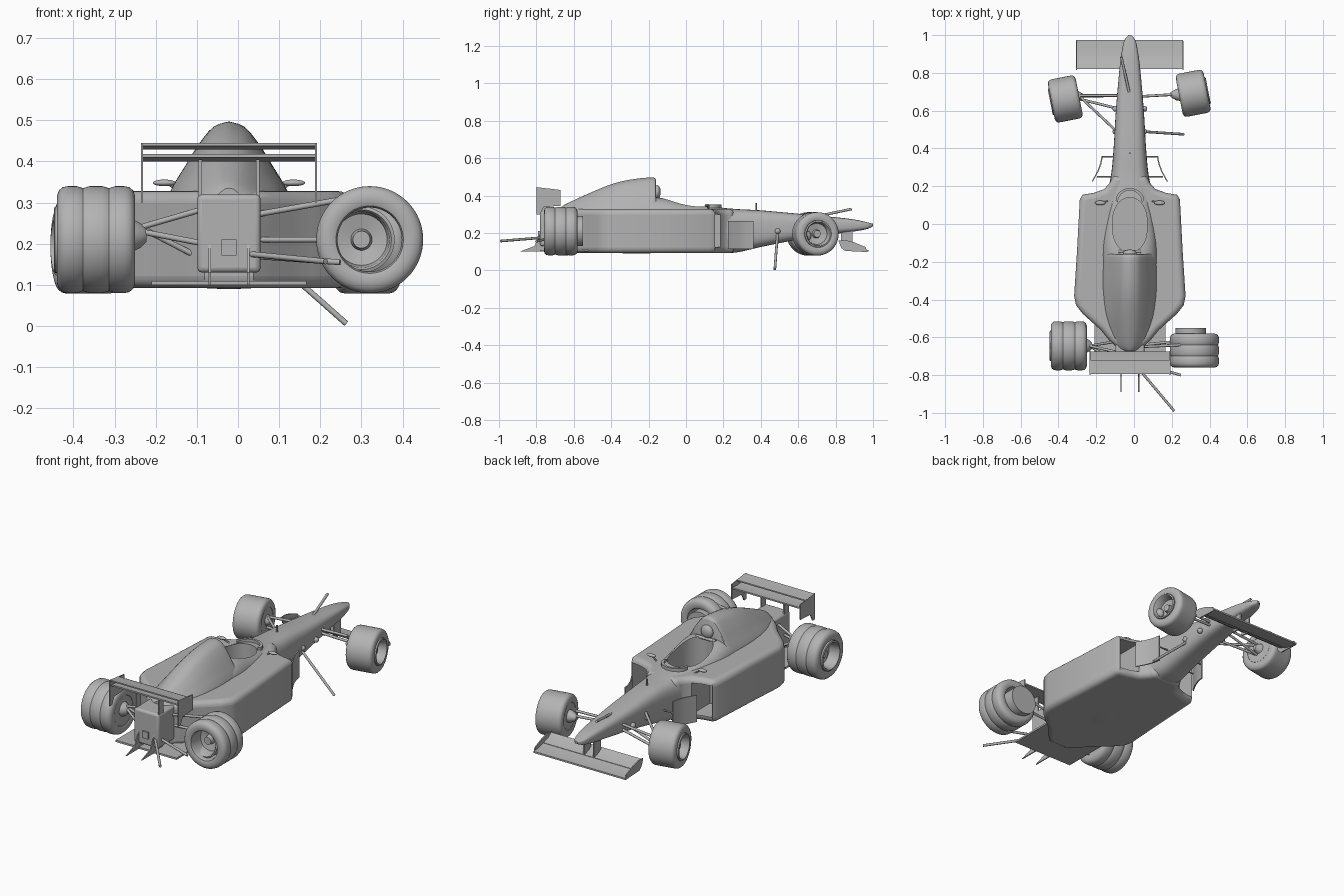
import bpy, bmesh, math
from math import sin, cos, pi
from mathutils import Vector, Matrix

if "Cube" in bpy.data.objects:
    bpy.data.objects.remove(bpy.data.objects["Cube"])

MID = -0.022  # the car's centre line
grey = bpy.data.materials.new("plain_grey")
grey.use_nodes = True
grey.diffuse_color = (0.45, 0.45, 0.45, 1)
grey.node_tree.nodes["Principled BSDF"].inputs["Base Color"].default_value = grey.diffuse_color


def finish(name, bm, matrix=Matrix(), angle=35):
    bmesh.ops.recalc_face_normals(bm, faces=bm.faces)
    bm.transform(Matrix.Translation((MID, 0, 0)) @ matrix)
    mesh = bpy.data.meshes.new(name)
    bm.to_mesh(mesh)
    bm.free()
    mesh.materials.append(grey)
    ob = bpy.data.objects.new(name, mesh)
    bpy.context.collection.objects.link(ob)
    bpy.ops.object.select_all(action='DESELECT')
    ob.select_set(True)
    bpy.context.view_layer.objects.active = ob
    bpy.ops.object.shade_smooth_by_angle(angle=math.radians(angle))
    return ob


def loft(name, rings, matrix=Matrix(), loop=False, angle=35):
    bm = bmesh.new()
    rows = [[bm.verts.new(p) for p in ring] for ring in rings]
    n = len(rows[0])
    for a, b in list(zip(rows, rows[1:])) + ([(rows[-1], rows[0])] if loop else []):
        for i in range(n):
            bm.faces.new((a[i], a[(i + 1) % n], b[(i + 1) % n], b[i]))
    if not loop:
        bm.faces.new(rows[0])
        bm.faces.new(rows[-1])
    return finish(name, bm, matrix, angle)


def lathe(name, profile, matrix, loop=False, n=48):
    rings = [[(a, r * cos(2 * pi * i / n), r * sin(2 * pi * i / n)) for i in range(n)] for a, r in profile]
    return loft(name, rings, matrix, loop)


def rod(name, a, b, r=0.006):
    a, b = Vector(a), Vector(b)
    turn = (b - a).to_track_quat('X', 'Z').to_matrix().to_4x4()
    return lathe(name, [(0, r), ((b - a).length, r)], Matrix.Translation(a) @ turn, n=12)


def prism(name, outline, lo, hi, axis='x'):
    place = (lambda p, t: (t, *p)) if axis == 'x' else (lambda p, t: (*p, t))
    return loft(name, [[place(p, t) for p in outline] for t in (lo, hi)])


def ribbon(line, thick):
    return line + [(u, v + thick) for u, v in reversed(line)]


def box(name, x, y, z):
    return prism(name, [(y[0], z[0]), (y[1], z[0]), (y[1], z[1]), (y[0], z[1])], *x)


def ball(name, loc, size):
    bm = bmesh.new()
    bmesh.ops.create_uvsphere(bm, u_segments=24, v_segments=12, radius=1)
    return finish(name, bm, Matrix.Translation(loc) @ Matrix.Diagonal((*size, 1)))


def modify(ob, kind, **settings):
    mod = ob.modifiers.new(kind.title(), kind)
    for key, value in settings.items():
        setattr(mod, key, value)
    bpy.context.view_layer.objects.active = ob
    bpy.ops.object.modifier_apply(modifier=mod.name)


def smooth_rows(rows, steps=5):
    # Catmull-Rom blend between body stations
    out = []
    for i in range(len(rows) - 1):
        p = [rows[max(0, min(len(rows) - 1, i + k))] for k in (-1, 0, 1, 2)]
        for s in range(steps):
            t = s / steps
            out.append([b + t / 2 * (c - a + t * (2 * a - 5 * b + 4 * c - d + t * (3 * (b - c) + d - a)))
                        for a, b, c, d in zip(*p)])
    return out + [list(rows[-1])]


def rounded(y, w, lo, hi, n=40, power=0.62):
    ring = []
    for i in range(n):
        c, s = cos(2 * pi * i / n), sin(2 * pi * i / n)
        ring.append((math.copysign(abs(c) ** power, c) * w, y,
                     (lo + hi) / 2 + math.copysign(abs(s) ** power, s) * (hi - lo) / 2))
    return ring


# Nose and tub: y, half width, bottom, top
tub_rows = [(1, .008, .236, .249), (.97, .03, .222, .257), (.9, .045, .208, .272), (.8, .057, .195, .284),
            (.6, .074, .165, .303), (.4, .086, .125, .321), (.27, .098, .096, .328), (.15, .12, .092, .34),
            (0, .14, .092, .362), (-.16, .15, .092, .39), (-.35, .14, .092, .36), (-.62, .07, .12, .34)]
tub = loft("nose_and_tub", [rounded(*r) for r in smooth_rows(tub_rows)])

# Side pods, one waisted slab with rounded rims
half = [(.09, .26), (.105, .22), (.135, .185), (.19, .165), (.25, .155), (.265, .13), (.28, -.15), (.295, -.38),
        (.285, -.43), (.25, -.475), (.2, -.52), (.155, -.56), (.11, -.615), (.06, -.66)]
pods = prism("side_pods", half + [(-x, y) for x, y in reversed(half)], .092, .328, 'z')
modify(pods, 'BEVEL', width=.03, segments=5, angle_limit=math.radians(60))

# Cockpit opening and side inlets
well = prism("cockpit_cutter", [(.092 * cos(t * pi / 20), -.005 + .145 * math.copysign(abs(sin(t * pi / 20)) ** .8, sin(t * pi / 20)))
                                for t in range(40)], .17, .6, 'z')
for ob in (tub, pods):
    modify(ob, 'BOOLEAN', operation='DIFFERENCE', object=well, solver='EXACT')
bpy.data.objects.remove(well)
for s in (-1, 1):
    inlet = box("inlet_cutter", sorted((s * .14, s * .247)), (.02, .3), (.125, .3))
    modify(pods, 'BOOLEAN', operation='DIFFERENCE', object=inlet, solver='EXACT')
    bpy.data.objects.remove(inlet)
for ob in (tub, pods):
    ob.select_set(True)
    bpy.context.view_layer.objects.active = ob
    bpy.ops.object.shade_smooth_by_angle(angle=math.radians(35))

# Engine cover with a bell-shaped section
bell = smooth_rows([(1, -.3), (1, .04), (.74, .42), (.52, .7), (.27, .93), (0, 1)], 3)
bell += [(-f, g) for f, g in reversed(bell[:-1])]
cover_rows = [(-.16, .135, .482), (-.18, .14, .497), (-.3, .145, .485), (-.4, .14, .46), (-.5, .125, .42),
              (-.6, .09, .375), (-.65, .06, .35), (-.672, .03, .335)]
loft("engine_cover", [[(f * w, y, .315 + g * (top - .315)) for f, g in bell]
                      for y, w, top in smooth_rows(cover_rows, 4)])
ball("headrest", (0, -.155, .42), (.036, .02, .036))
rod("cockpit_bar", (-.06, -.145, .385), (.06, -.145, .385), .008)

# Windscreen, antenna and mirrors
arch = [(.075 * cos(t * pi / 12), .125 + .065 * sin(t * pi / 12)) for t in range(13)]
prism("windscreen", arch + [(x * .85, y - .012) for x, y in reversed(arch)], .32, .352, 'z')
rod("nose_antenna", (0, .375, .31), (0, .375, .36), .004)
for s in (-1, 1):
    ball("mirror", (s * .157, .112, .348), (.028, .012, .008))
    rod("mirror_stalk", (s * .11, .125, .32), (s * .145, .112, .345), .004)

# Barge boards with stays
for s in (-1, 1):
    line = [(s * .143, .36), (s * .15, .32), (s * .165, .28), (s * .195, .225)]
    prism("barge_board", line + [(x + s * .007, y) for x, y in reversed(line)], .115, .265, 'z')
    for x, y in ((.145, .355), (.175, .25)):
        rod("barge_board_stay", (s * .08, y, .2), (s * x, y, .2), .004)

# Front wing
prism("front_wing_main", ribbon([(.885, .115), (.93, .104), (.975, .1)], .009), -.285, .282)
prism("front_wing_flap", ribbon([(.82, .15), (.85, .13), (.89, .118)], .007), -.285, .282)
plate = [(.815, .16), (.83, .12), (.85, .104), (.97, .098), (.96, .125), (.9, .15), (.85, .162)]
for s in (-1, 1):
    prism("front_wing_end", plate, s * .285, s * .279)
    box("front_wing_pylon", (s * .03 - .004, s * .03 + .004), (.83, .89), (.12, .245))

# Wheels: tyre, rim and hub
def wheel(name, loc, turn, radius, width, groove, outer=1, hub_shift=(0, 0, 0)):
    place = Matrix.Translation(loc) @ Matrix.Rotation(math.radians(turn), 4, 'Z')
    side = [(.8, .6), (.96, .63), (1, .7), (1, .82), (.95, .92), (.85, .98), (.72, 1), (.5, 1),
            (.4, 1 - groove / 2), (.33, 1 - groove), (.26, 1 - groove / 2), (.16, 1)]
    profile = side + [(-a, r) for a, r in reversed(side)]
    lathe(name + "_tyre", [(a * width / 2, r * radius) for a, r in profile], place, loop=True, n=64)
    rim = [(-.95, .5), (-.95, .62), (1.05, .62), (1.08, .56), (1, .52), (.45, .48), (.35, .2), (.7, .16), (.7, .04)]
    lathe(name + "_rim", [(outer * a * width / 2, r * radius) for a, r in rim],
          Matrix.Translation(hub_shift) @ place)


wheel("rear_right_wheel", (-.323, -.645, .21), 0, .13, .19, .04, -1)
wheel("rear_left_wheel", (.342, -.67, .21), 90, .13, .18, .04, -1, (-.02, .035, 0))
wheel("front_right_wheel", (-.342, .662, .195), 11, .116, .15, 0, -1)
wheel("front_left_wheel", (.335, .692, .195), 11, .116, .15, 0)
lathe("rear_right_hub", [(0, .04), (.02, .03), (.035, .015)], Matrix.Translation((-.235, -.645, .22)))
lathe("front_left_brake", [(0, .012), (.03, .03), (.06, .035)], Matrix.Translation((.215, .685, .2)))
lathe("front_right_brake", [(0, .035), (.03, .03), (.06, .012)], Matrix.Translation((-.305, .675, .2)))
ball("front_left_duct", (.385, .635, .185), (.025, .035, .03))

# Suspension arms, including the loose ones
for a, b in [((-.26, .68, .22), (-.05, .68, .24)), ((-.26, .67, .22), (-.08, .5, .24)),
             ((-.26, .66, .17), (-.06, .61, .2)), ((-.26, .675, .16), (-.06, .68, .21)),
             ((.05, .675, .22), (.23, .685, .21)), ((.05, .675, .24), (.22, .685, .24)),
             ((.06, .49, .205), (.285, .475, .006)), ((0, .68, .285), (-.045, .885, .328)),
             ((.05, -.77, .175), (.235, -.99, .157)), ((-.215, -.645, .24), (-.06, -.68, .285)),
             ((-.215, -.645, .24), (-.06, -.62, .16)), ((-.215, -.645, .23), (-.06, -.74, .2)),
             ((.06, -.65, .27), (.275, -.64, .308)), ((.06, -.74, .17), (.27, -.8, .155)),
             ((.06, -.64, .21), (.26, -.62, .21))]:
    rod("suspension_arm", a, b, .007)
for y in (.49, .61):
    for s in (-1, 1):
        ball("arm_mount", (s * .077, y, .21), (.015, .015, .015))

# Gearbox, floor and diffuser fins
gearbox = box("gearbox", (-.077, .077), (-.78, -.58), (.13, .32))
modify(gearbox, 'BEVEL', width=.012, segments=3)
box("rear_light", (-.018, .018), (-.79, -.77), (.172, .21))
prism("floor", [(-.188, -.78), (.188, -.78), (.188, -.5), (-.188, -.5)], .1, .11, 'z')
for s in (-1, 1):
    prism("diffuser_fin", [(-.89, .1), (-.7, .1), (-.7, .21), (-.775, .21), (-.81, .13)], s * .047 - .003, s * .047 + .003)

# Rear wing
prism("rear_wing_lower", ribbon([(-.79, .41), (-.73, .4), (-.675, .403)], .008), -.212, .212)
prism("rear_wing_upper", ribbon([(-.795, .438), (-.76, .433), (-.72, .429)], .007), -.212, .212)
for s in (-1, 1):
    prism("rear_wing_end", [(-.8, .3), (-.78, .3), (-.76, .34), (-.672, .345), (-.672, .43), (-.8, .445)], s * .214, s * .209)
    box("rear_wing_post", (s * .07 - .004, s * .07 + .004), (-.77, -.73), (.3, .405))
